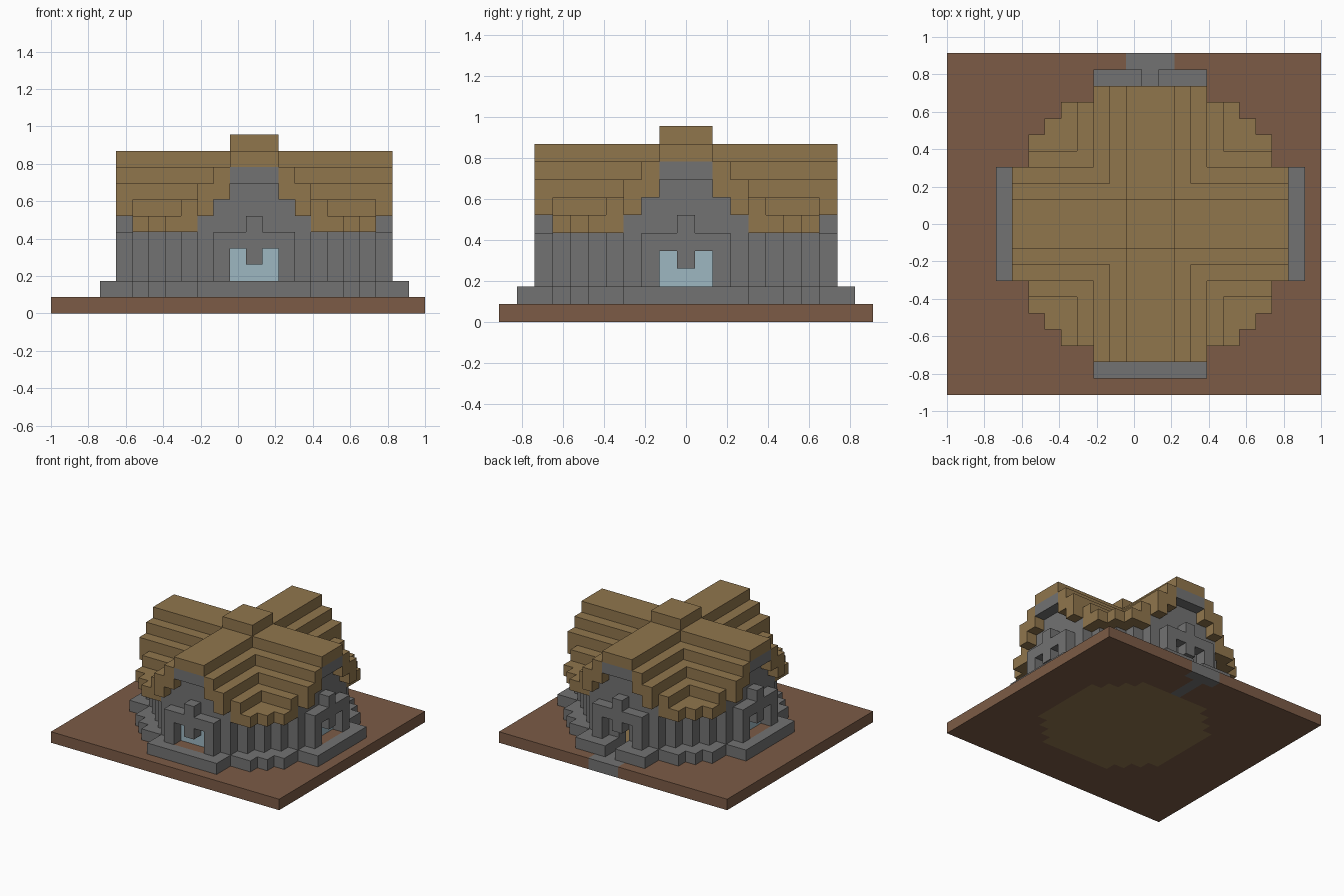
import bpy, bmesh
from mathutils import Vector

cube = bpy.data.objects.get("Cube")
if cube:
    bpy.data.objects.remove(cube, do_unlink=True)

U = 2 / 23                       # block size
ORIGIN = Vector((U, 0, U / 2))   # centre of the house's middle ground block


def material(name, rgb):
    mat = bpy.data.materials.new(name)
    mat.use_nodes = True
    mat.diffuse_color = (*rgb, 1)
    mat.node_tree.nodes["Principled BSDF"].inputs["Base Color"].default_value = (*rgb, 1)
    return mat


earth = material("brown earth", (0.20, 0.105, 0.061))
wood = material("tan wood", (0.28, 0.18, 0.073))
stone = material("grey stone", (0.17, 0.17, 0.17))
pane = material("pale blue glass", (0.34, 0.475, 0.535))

# Rounded plans: half depth for each distance from the middle
ROOF_PLAN = [8, 8, 8, 8, 7, 7, 6, 5, 3]
WALL_PLAN = [7, 7, 7, 7, 6, 5, 4, 3]
ROOM_PLAN = [6, 6, 6, 6, 5, 4, 3]
SIDES = [(0, -1), (1, 0), (0, 1), (-1, 0)]   # front, +x side, back, -x side
BACK = (0, 1)


def plan(half):
    n = len(half) - 1
    return {(x, y) for x in range(-n, n + 1) for y in range(-half[abs(x)], half[abs(x)] + 1)}


def on_side(side, across, out):
    """Ground cell on one side of the house: offset across, distance out."""
    sx, sy = side
    return (sx * out - sy * across, sy * out + sx * across)


def roof_top(x, y):
    return 9 - min(max(min(abs(x), abs(y)) - 1, 0), 4)


roof_cells, wall_cells, room = plan(ROOF_PLAN), plan(WALL_PLAN), plan(ROOM_PLAN)
blocks = {}                      # cell -> part name; later parts replace earlier ones


def fill(part, cells, bottom, top):
    for x, y in cells:
        for z in range(bottom, top + 1):
            blocks[x, y, z] = part


# Ground, wooden floor and entrance path
fill("ground", [(x, y) for x in range(-12, 11) for y in range(-10, 11)], 0, 0)
fill("floor", room, 0, 0)
fill("path", [(0, 7), (0, 8), (0, 9), (-1, 10), (0, 10), (1, 10)], 0, 0)

# Foundation ring with a step on each side
fill("foundation", roof_cells - room, 1, 1)
for side in SIDES:
    fill("foundation", [on_side(side, a, 9) for a in range(-3, 4)], 1, 1)

# Walls rise to the underside of the stepped roof
for cell in wall_cells - room:
    fill("walls", [cell], 2, roof_top(*cell) - 1)

# Crossed stepped roof with a square cap
for cell in roof_cells:
    top = roof_top(*cell)
    fill("roof", [cell], max(top - 1, 5), top)
fill("roof_cap", [(x, y) for x in (-1, 0, 1) for y in (-1, 0, 1)], 10, 10)

# Window surrounds, gable tips, panes and planters
for side in SIDES:
    middle = [on_side(side, a, 8) for a in (-1, 0, 1)]
    opening = [on_side(side, a, 7) for a in (-1, 0, 1)]
    fill("gable_tips", middle, 8, 8)
    fill("window_frames", [on_side(side, a, 8) for a in (-2, 2)], 2, 4)
    fill("window_frames", middle, 4, 4)
    fill("window_frames", [on_side(side, 0, 8)], 3, 5)
    if side != BACK:
        fill("windows", opening, 2, 3)
        fill("planters", middle, 1, 1)

# Doorway through the back
for y in (7, 8, 9):
    for z in (1, 2):
        blocks.pop((0, y, z), None)

MATERIALS = {"ground": earth, "planters": earth, "floor": wood, "roof": wood,
             "roof_cap": wood, "windows": pane}


def build(part):
    """Make one mesh from the exposed block faces of a part."""
    bm = bmesh.new()
    for cell in [c for c, p in blocks.items() if p == part]:
        centre = Vector(cell) * U + ORIGIN
        for axis in range(3):
            for sign in (-1, 1):
                n = Vector((0, 0, 0))
                n[axis] = sign
                if tuple(int(c + d) for c, d in zip(cell, n)) in blocks:
                    continue
                s = Vector((0, 0, 0))
                s[(axis + 1) % 3] = 1
                t = n.cross(s)
                corners = [n + s + t, n - s + t, n - s - t, n + s - t]
                bm.faces.new([bm.verts.new(centre + c * U / 2) for c in corners])
    bmesh.ops.remove_doubles(bm, verts=bm.verts, dist=U / 100)
    bmesh.ops.dissolve_limit(bm, angle_limit=0.01, verts=bm.verts, edges=bm.edges)
    mesh = bpy.data.meshes.new(part)
    bm.to_mesh(mesh)
    bm.free()
    mesh.materials.append(MATERIALS.get(part, stone))
    bpy.context.collection.objects.link(bpy.data.objects.new(part, mesh))


for part in dict.fromkeys(blocks.values()):
    build(part)
